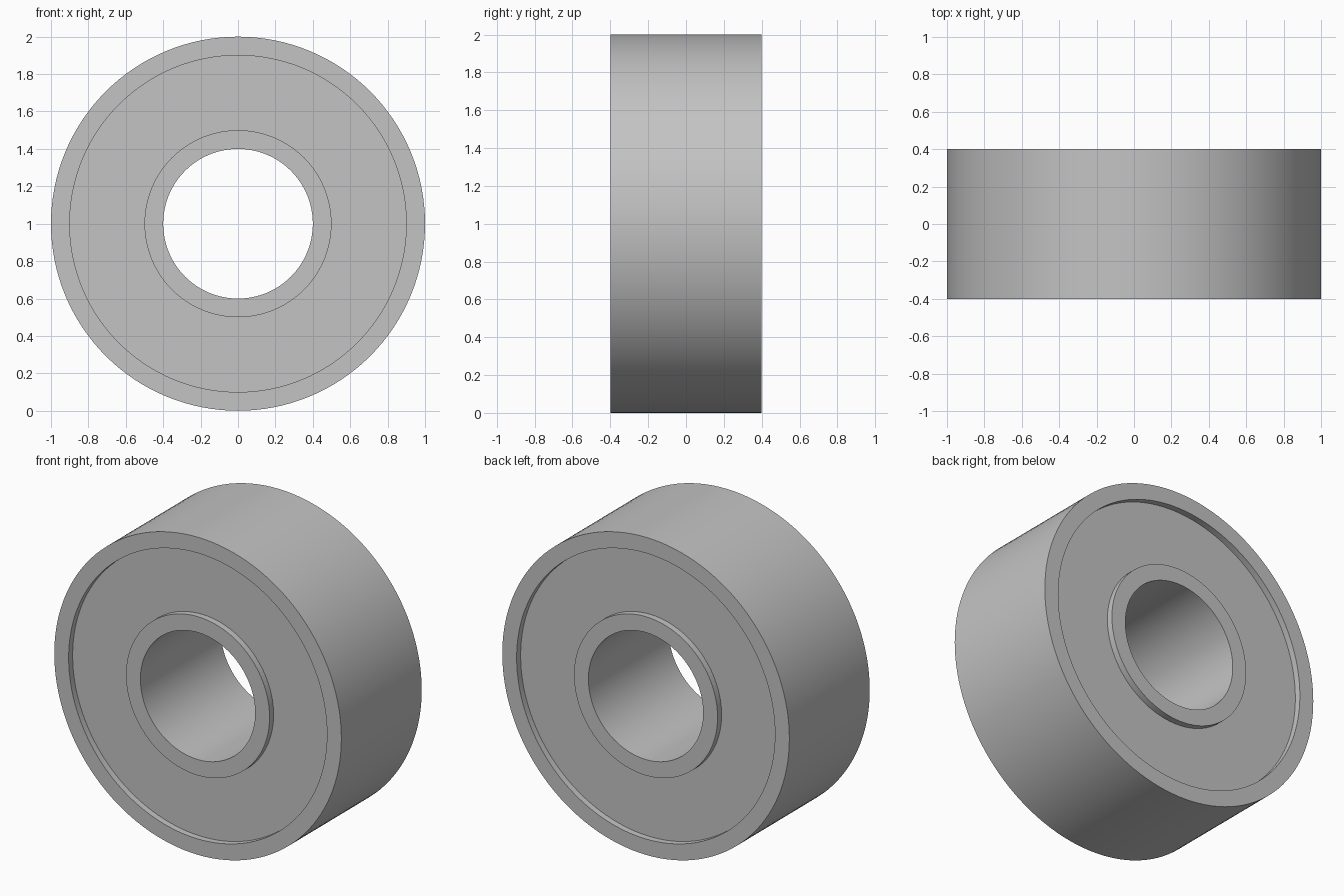
import bpy
import math
from mathutils import Vector

cube = bpy.data.objects.get("Cube")
if cube:
    bpy.data.objects.remove(cube, do_unlink=True)

SEGMENTS = 128
HALF_WIDTH = 0.4
RECESS = 0.04

steel = bpy.data.materials.new("light grey steel")
steel.use_nodes = True
colour = (0.55, 0.55, 0.55, 1)
steel.diffuse_color = colour
steel.node_tree.nodes["Principled BSDF"].inputs["Base Color"].default_value = colour


def ring(name, inner, outer, half):
    """Revolve a rectangular section around the front-to-back axis."""
    section = [(inner, -half), (outer, -half), (outer, half), (inner, half)]
    n = len(section)
    verts, faces = [], []
    for i in range(SEGMENTS):
        a = math.tau * i / SEGMENTS
        verts += [Vector((r * math.cos(a), y, r * math.sin(a))) for r, y in section]
        j = (i + 1) % SEGMENTS
        for k in range(n):
            m = (k + 1) % n
            faces.append((i * n + k, i * n + m, j * n + m, j * n + k))
    mesh = bpy.data.meshes.new(name)
    mesh.from_pydata(verts, [], faces)
    mesh.materials.append(steel)
    obj = bpy.data.objects.new(name, mesh)
    obj.location.z = 1
    bpy.context.collection.objects.link(obj)
    bpy.ops.object.select_all(action="DESELECT")
    obj.select_set(True)
    bpy.context.view_layer.objects.active = obj
    bpy.ops.object.shade_smooth_by_angle(angle=math.radians(30))
    return obj


# Outer race, inner race and the recessed shield between them
ring("outer_race", 0.9, 1.0, HALF_WIDTH)
ring("inner_race", 0.4, 0.5, HALF_WIDTH)
ring("shield", 0.5, 0.9, HALF_WIDTH - RECESS)
